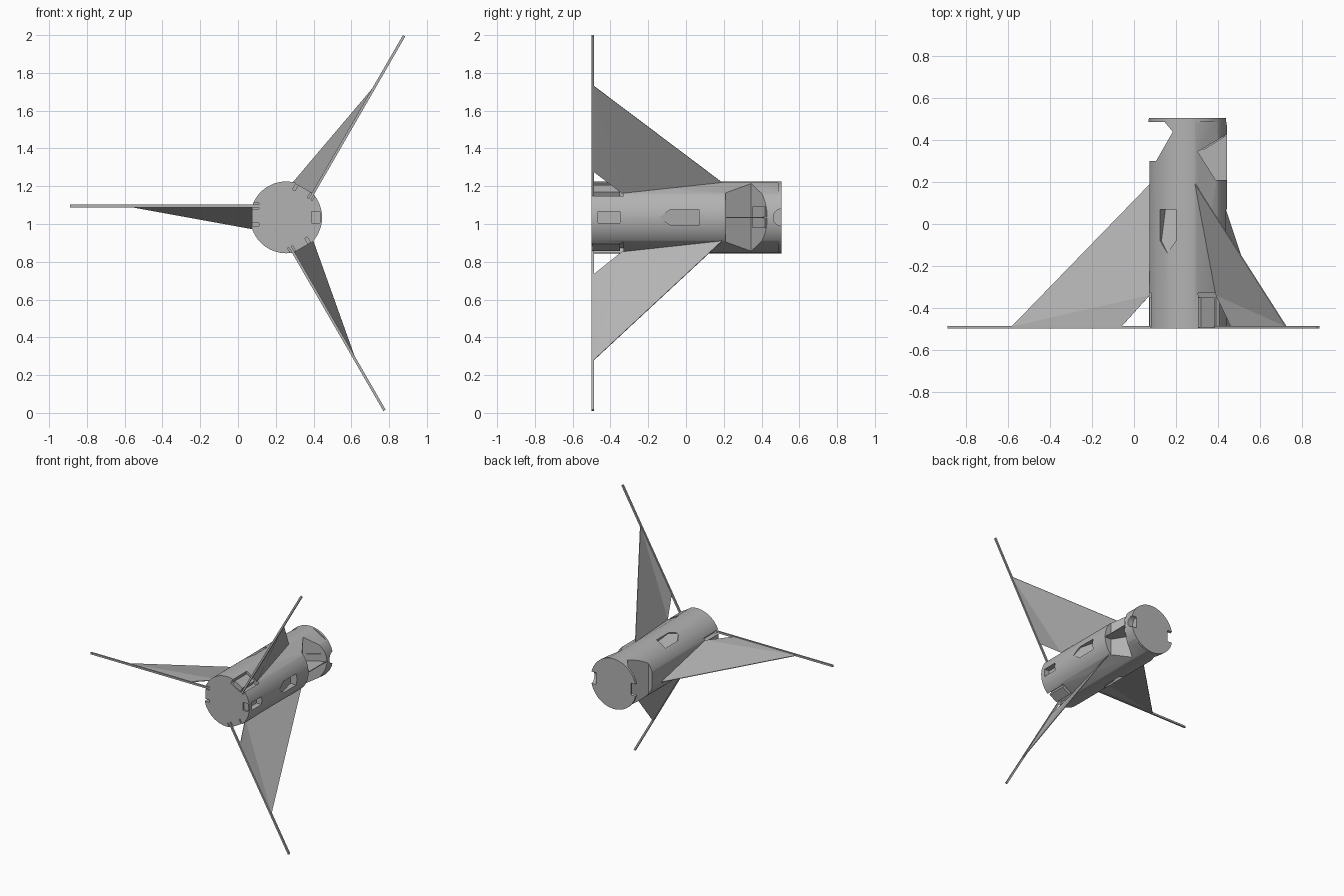
import bpy, bmesh, math
from mathutils import Matrix, Vector

if "Cube" in bpy.data.objects:
    bpy.data.objects.remove(bpy.data.objects["Cube"])

mat = bpy.data.materials.new("plain_grey")
mat.use_nodes = True
GREY = (0.45, 0.45, 0.45, 1)
mat.diffuse_color = GREY
mat.node_tree.nodes["Principled BSDF"].inputs["Base Color"].default_value = GREY

AXIS = Vector((0.255, 0, 1.035))   # body axis, running along y
R = 0.19


def finish(name, bm, turn=0):
    """Turn about the body axis by degrees, move into place, make an object."""
    bmesh.ops.recalc_face_normals(bm, faces=bm.faces)
    bm.transform(Matrix.Translation(AXIS) @ Matrix.Rotation(math.radians(-turn), 4, 'Y'))
    me = bpy.data.meshes.new(name)
    bm.to_mesh(me)
    bm.free()
    me.materials.append(mat)
    ob = bpy.data.objects.new(name, me)
    bpy.context.scene.collection.objects.link(ob)
    return ob


def loft(name, loop_a, loop_b, turn=0):
    bm = bmesh.new()
    a = [bm.verts.new(p) for p in loop_a]
    b = [bm.verts.new(p) for p in loop_b]
    bm.faces.new(a)
    bm.faces.new(b[::-1])
    for i in range(len(a)):
        j = (i + 1) % len(a)
        bm.faces.new((a[i], b[i], b[j], a[j]))
    return finish(name, bm, turn)


def prism(name, outline, z0, z1, turn=0):
    return loft(name, [(x, y, z0) for x, y in outline],
                [(x, y, z1) for x, y in outline], turn)


def box(name, x, y, z, turn=0):
    return prism(name, [(x[0], y[0]), (x[1], y[0]), (x[1], y[1]), (x[0], y[1])], *z, turn)


def rod(name, start, end, radius, sides=24, turn=0):
    start, end = Vector(start), Vector(end)
    d = end - start
    bm = bmesh.new()
    bmesh.ops.create_cone(bm, cap_ends=True, segments=sides, radius1=radius,
                          radius2=radius, depth=d.length)
    bm.transform(Matrix.Translation((start + end) / 2)
                 @ d.to_track_quat('Z', 'Y').to_matrix().to_4x4())
    return finish(name, bm, turn)


def carve(ob, cutters):
    """Subtract the cutters, bake the result and remove them."""
    for c in cutters:
        c.hide_render = True
        m = ob.modifiers.new("cut", 'BOOLEAN')
        m.operation, m.solver, m.object = 'DIFFERENCE', 'EXACT', c
    dg = bpy.context.evaluated_depsgraph_get()
    me = bpy.data.meshes.new_from_object(ob.evaluated_get(dg))
    ob.modifiers.clear()
    ob.data = me
    for c in cutters:
        bpy.data.objects.remove(c)


# Cylindrical body
body = rod("body", (0, -0.5, 0), (0, 0.505, 0), R, 72)
cuts = []
for turn in (0, 120, 240):
    # stowage flat, hinge slot and ramped inlet, repeated around the body
    cuts.append(box("flat_cut", (-0.3, -0.18), (-0.34, 0.488), (-0.2, 0.2), turn))
    cuts.append(box("slot_cut", (-0.3, -0.145), (-0.52, -0.33), (-0.045, 0.075), turn))
    inlet = [(-0.14, 0), (-0.08, -0.043), (0.07, -0.043), (0.07, 0.043), (-0.08, 0.043)]
    cuts.append(loft("inlet_cut", [(0.25, y, z) for y, z in inlet],
                     [(0.153 - y / 4, y, z) for y, z in inlet], turn))
    # small fastener holes by the front rim
    for side in (-25, 25):
        cuts.append(rod("hole_cut", (0.18, -0.485, 0), (0.22, -0.485, 0), 0.008, 12, turn + side))

# Rear notches on both sides
cuts.append(prism("right_notch_cut", [(-0.3, 0.3), (-0.15, 0.3), (-0.07, 0.44),
                                      (-0.11, 0.488), (-0.3, 0.488)], -0.25, 0.25))
cuts.append(prism("left_notch_cut", [(0.3, 0.21), (0.135, 0.21), (0.05, 0.345),
                                     (0.3, 0.497)], -0.25, 0.25))
cuts.append(rod("port_cut", (-0.155, 0.395, 0), (-0.075, 0.35, 0), 0.032))
# Scallops in the rear rim, pocket and sight hole by the front rim
for turn in (0, 180):
    cuts.append(rod("scallop_cut", (0.145, 0.507, 0), (0.25, 0.507, 0), 0.045, 32, turn))
cuts.append(box("pocket_cut", (0.145, 0.25), (-0.465, -0.35), (-0.03, 0.03)))
cuts.append(box("front_pocket_cut", (0.135, 0.18), (-0.52, -0.485), (-0.03, 0.03)))
carve(body, cuts)

# Gusset and window plate inside the left notch
gusset = prism("notch_gusset", [(0.13, 0.2), (0.045, 0.345), (0.188, 0.434), (0.188, 0.205)],
               -0.003, 0.003)
carve(gusset, [rod("gusset_hole_cut", (0.1, 0.31, -0.05), (0.1, 0.31, 0.05), 0.03)])
prism("notch_plate", [(0.075, 0.352), (0.182, 0.418), (0.178, 0.427), (0.07, 0.361)],
      -0.057, 0.057)

# Three booms, each with a hinge block and a sail
for n, turn in enumerate((0, 120, 240), 1):
    box(f"boom_{n}", (-1.145, -0.14), (-0.5, -0.488), (0.053, 0.067), turn)
    box(f"hinge_block_{n}", (-0.181, -0.14), (-0.495, -0.35), (-0.03, 0.045), turn)
    bm = bmesh.new()
    tip, root, inner, rear = [bm.verts.new(p) for p in (
        (-0.84, -0.49, 0.06), (-0.315, -0.49, 0.06),
        (-0.18, -0.34, 0.055), (-0.18, 0.19, -0.06))]
    bm.faces.new((tip, root, inner))
    bm.faces.new((tip, inner, rear))
    sail = finish(f"sail_{n}", bm, turn)
    solid = sail.modifiers.new("thickness", 'SOLIDIFY')
    solid.thickness, solid.offset = 0.005, 0

# Smooth the round body, keeping cut edges sharp
bpy.ops.object.select_all(action='DESELECT')
body.select_set(True)
bpy.context.view_layer.objects.active = body
bpy.ops.object.shade_smooth_by_angle(angle=math.radians(20))
